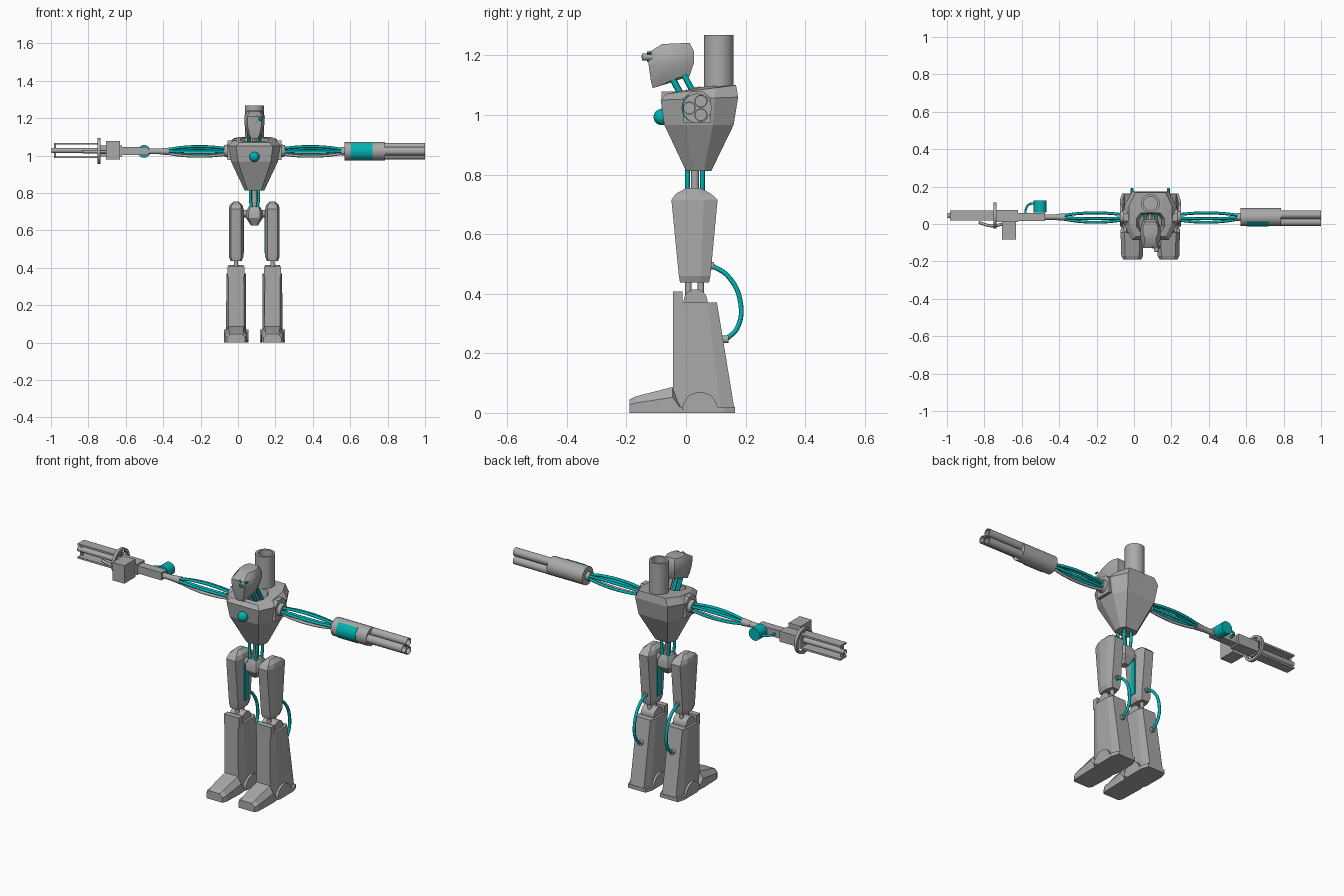
import bpy, bmesh, math
from mathutils import Vector

if "Cube" in bpy.data.objects:
    bpy.data.objects.remove(bpy.data.objects["Cube"])

CX = 0.088  # body centre line


def material(name, rgb):
    m = bpy.data.materials.new(name)
    m.diffuse_color = (*rgb, 1)
    m.use_nodes = True
    m.node_tree.nodes["Principled BSDF"].inputs["Base Color"].default_value = m.diffuse_color
    return m


GRAY = material("gray metal", (0.4, 0.4, 0.4))
TEAL = material("teal", (0.0, 0.45, 0.45))


def finish(name, bm, mat=GRAY, smooth=True):
    bmesh.ops.recalc_face_normals(bm, faces=bm.faces)
    me = bpy.data.meshes.new(name)
    bm.to_mesh(me)
    bm.free()
    ob = bpy.data.objects.new(name, me)
    bpy.context.collection.objects.link(ob)
    me.materials.append(mat)
    if smooth:
        bpy.ops.object.select_all(action='DESELECT')
        ob.select_set(True)
        bpy.context.view_layer.objects.active = ob
        bpy.ops.object.shade_smooth_by_angle(angle=math.radians(30))
    return ob


def loft(name, rings, mat=GRAY, smooth=False):
    """Skin a list of equal-length point rings and cap both ends."""
    bm = bmesh.new()
    vs = [[bm.verts.new(p) for p in r] for r in rings]
    n = len(vs[0])
    for a, b in zip(vs, vs[1:]):
        for i in range(n):
            bm.faces.new((a[i], a[(i + 1) % n], b[(i + 1) % n], b[i]))
    bm.faces.new(vs[0])
    bm.faces.new(vs[-1])
    return finish(name, bm, mat, smooth)


def octagon(x, hw, y0, y1, z0, z1=None, cut=0.3):
    """Chamfered rectangle around x; height runs from z0 (front) to z1 (back)."""
    z1 = z0 if z1 is None else z1
    cx, cy = hw * cut, (y1 - y0) * cut
    pts = [(-hw + cx, y0), (hw - cx, y0), (hw, y0 + cy), (hw, y1 - cy),
           (hw - cx, y1), (-hw + cx, y1), (-hw, y1 - cy), (-hw, y0 + cy)]
    return [(x + px, y, z0 + (z1 - z0) * (y - y0) / (y1 - y0)) for px, y in pts]


def box(name, lo, hi, mat=GRAY):
    return loft(name, [[(lo[0], lo[1], z), (hi[0], lo[1], z), (hi[0], hi[1], z), (lo[0], hi[1], z)]
                       for z in (lo[2], hi[2])], mat)


def rod(name, a, b, r, mat=GRAY, r2=None, n=24, bore=0, depth=0.05):
    """Round bar from a to b, optionally with a blind bore in the far end."""
    a, b = Vector(a), Vector(b)
    d = (b - a).normalized()
    u = d.orthogonal().normalized()
    v = d.cross(u)
    ring = lambda c, rad: [c + rad * (u * math.cos(t * math.tau / n) + v * math.sin(t * math.tau / n))
                           for t in range(n)]
    r2 = r if r2 is None else r2
    rings = [ring(a, r), ring(b, r2)]
    if bore:
        rings += [ring(b, bore), ring(b - d * depth, bore)]
    return loft(name, rings, mat, True)


def ball(name, c, r, mat=GRAY):
    bm = bmesh.new()
    bmesh.ops.create_uvsphere(bm, u_segments=20, v_segments=12, radius=r)
    bmesh.ops.translate(bm, verts=bm.verts, vec=c)
    return finish(name, bm, mat)


def cable(name, pts, r, mat=TEAL):
    cu = bpy.data.curves.new(name, 'CURVE')
    cu.dimensions = '3D'
    cu.bevel_depth, cu.bevel_resolution, cu.resolution_u = r, 2, 8
    cu.use_fill_caps = True
    s = cu.splines.new('BEZIER')
    s.bezier_points.add(len(pts) - 1)
    for p, co in zip(s.bezier_points, pts):
        p.co = co
        p.handle_left_type = p.handle_right_type = 'AUTO'
    ob = bpy.data.objects.new(name, cu)
    bpy.context.collection.objects.link(ob)
    cu.materials.append(mat)


# Torso: tapering shell with a sunken neck opening
loft("torso", [octagon(CX, 0.052, 0.0, 0.085, 0.812), octagon(CX, 0.125, -0.073, 0.16, 0.967),
               octagon(CX, 0.14, -0.085, 0.175, 1.05, 1.06),
               octagon(CX, 0.115, -0.068, 0.168, 1.07, 1.10),
               octagon(CX, 0.075, -0.045, 0.06, 1.075, 1.095),
               octagon(CX, 0.06, -0.035, 0.05, 1.0, 1.03)])
ball("chest_light", (CX, -0.082, 0.993), 0.027, TEAL)
rod("exhaust_stack", (CX, 0.11, 1.0), (CX, 0.11, 1.268), 0.05, bore=0.037, depth=0.06)

# Head: rounded skull narrowing to the chin, with an eye stalk
loft("head", [octagon(CX, 0.024, -0.112, -0.085, 1.090, 1.098),
              octagon(CX, 0.04, -0.118, 0.012, 1.115, 1.13),
              octagon(CX, 0.054, -0.125, 0.027, 1.165, 1.175),
              octagon(CX, 0.054, -0.128, 0.026, 1.208, 1.215),
              octagon(CX, 0.04, -0.08, 0.012, 1.238, 1.242)], smooth=True)
rod("eye", (0.12, -0.10, 1.195), (0.12, -0.148, 1.195), 0.012, bore=0.008, depth=0.01)
ball("eye_lens", (0.12, -0.142, 1.195), 0.008, TEAL)
for i, (dx, dz) in enumerate([(-0.02, 0.013), (0.02, 0.013), (-0.02, -0.013)]):
    rod("eye_sensor", (0.12 + dx, -0.115, 1.195 + dz), (0.12 + dx, -0.131, 1.195 + dz), 0.005, TEAL, n=8)
for dx in (-0.028, 0, 0.028):
    rod("neck_tube", (CX + dx, -0.05, 1.13), (CX + dx, 0.01, 1.02), 0.011, TEAL if dx else GRAY, n=12)
    rod("rear_neck_tube", (CX + dx, -0.01, 1.14), (CX + dx, 0.045, 1.04), 0.010, TEAL if dx else GRAY, n=12)

# Waist and pelvis
rod("waist_post", (CX, 0.03, 0.70), (CX, 0.03, 0.83), 0.014)
for dx in (-0.02, 0.02):
    for y in (0.005, 0.055):
        cable("waist_cable", [(CX + dx * 0.6, y, 0.70), (CX + dx * 1.1, y, 0.77), (CX + dx, y, 0.84)], 0.008)
loft("pelvis", [octagon(CX, 0.018, 0.01, 0.05, 0.625), octagon(CX, 0.044, -0.015, 0.075, 0.665),
                octagon(CX, 0.044, -0.015, 0.075, 0.70), octagon(CX, 0.03, 0.0, 0.06, 0.728)], smooth=True)
rod("hip_axle", (-0.02, 0.03, 0.69), (0.195, 0.03, 0.69), 0.02)

# Legs
for side, x in ((1, -0.01), (-1, 0.184)):  # side points towards the body centre
    loft("thigh", [octagon(x, 0.030, -0.02, 0.077, 0.437), octagon(x, 0.039, -0.024, 0.082, 0.46),
                   octagon(x, 0.039, -0.049, 0.106, 0.715), octagon(x, 0.034, -0.035, 0.085, 0.735),
                   octagon(x, 0.014, 0.0, 0.05, 0.754)])
    xs = sorted((x + side * 0.036, x + side * 0.043))
    box("thigh_inner_strip", (xs[0], 0.012, 0.48), (xs[1], 0.045, 0.69), TEAL)
    for y in (0.008, 0.05):
        rod("knee_rod", (x, y, 0.38), (x, y, 0.45), 0.011, n=16)
    rod("knee_hub", (x - 0.04, 0.032, 0.375), (x + 0.04, 0.032, 0.375), 0.04)
    loft("shin", [octagon(x, 0.054, -0.043, 0.163, 0.01, cut=0.22),
                  octagon(x, 0.052, -0.043, 0.104, 0.37, cut=0.22)])
    box("knee_guard", (x - 0.046, -0.043, 0.35), (x + 0.046, -0.012, 0.407))
    loft("heel_plate", [octagon(x, 0.066, -0.03, 0.164, 0.0, cut=0.2),
                        octagon(x, 0.066, -0.03, 0.164, 0.02, cut=0.2)])
    # ankle disc cut flat at the ground
    n = 14
    arc = [(0.047 + 0.06 * math.cos(math.pi * i / n), 0.01 + 0.06 * math.sin(math.pi * i / n))
           for i in range(n + 1)]
    loft("ankle_disc", [[(x + s * 0.066, y, z) for y, z in arc] for s in (-1, 1)], smooth=True)
    # toe cap with sloping top
    toe = lambda y, hw, z: [(x - hw, y, 0), (x + hw, y, 0), (x + hw, y, z * 0.6),
                            (x + hw * 0.65, y, z), (x - hw * 0.65, y, z), (x - hw, y, z * 0.6)]
    loft("toe", [toe(-0.19, 0.048, 0.045), toe(-0.17, 0.058, 0.055),
                 toe(-0.045, 0.062, 0.087), toe(-0.02, 0.06, 0.03)])
    # calf cable between two sockets
    rod("upper_socket", (x, 0.07, 0.494), (x, 0.094, 0.494), 0.013)
    rod("lower_socket", (x, 0.115, 0.247), (x, 0.142, 0.247), 0.013)
    cable("calf_cable", [(x, 0.088, 0.494), (x, 0.14, 0.46), (x, 0.183, 0.37),
                         (x, 0.172, 0.285), (x, 0.135, 0.247)], 0.008)

# Shoulders and bundled arm cables
for s, end in ((-1, -0.39), (1, 0.575)):
    loft("shoulder_plate", [[(CX + s * px, 0.037 + dy, 1.02 + dz) for dy, dz in
                             ((-.045, -.045), (.045, -.045), (.045, .035), (.02, .06), (-.02, .06), (-.045, .035))]
                            for px in (0.10, 0.145)])
    start = CX + s * 0.14
    rod("shoulder_socket", (start, 0.037, 1.025), (start + s * 0.024, 0.037, 1.025), 0.036, r2=0.03)
    for i in range(5):
        t = math.tau * i / 5 + 0.6
        p = lambda f, r: (start + (end - start) * f, 0.037 + r * math.cos(t), 1.022 + r * math.sin(t))
        cable("arm_cable", [p(0, 0.016), p(0.35, 0.027), p(0.7, 0.024), p(1, 0.009)], 0.0075,
              GRAY if i == 3 else TEAL)

# Three-barrel cannon arm
c = Vector((0, 0.037, 1.023))
rod("cannon_wrist", c + Vector((0.55, 0, 0)), c + Vector((0.58, 0, 0)), 0.022)
rod("cannon_housing", c + Vector((0.57, 0, 0)), c + Vector((0.785, 0, 0)), 0.049)
panel = []
for px in (0.605, 0.72):
    ring = [(a, r) for r, k in ((0.0515, 1), (0.046, -1)) for a in [k * j * 0.125 for j in range(-8, 9)]]
    panel.append([(px, 0.037 - r * math.cos(a), 1.023 + r * math.sin(a)) for a, r in ring])
loft("cannon_panel", panel, TEAL, True)
for dy, dz in ((0.013, 0.023), (-0.026, 0), (0.013, -0.023)):
    rod("cannon_barrel", c + Vector((0.77, dy, dz)), c + Vector((1.0, dy, dz)), 0.022, bore=0.018, depth=0.1)

# Rail gun arm
rod("gun_wrist", (-0.37, 0.037, 1.022), (-0.42, 0.037, 1.022), 0.02, r2=0.016)
rod("gun_grip", (-0.41, 0.037, 1.022), (-0.49, 0.037, 1.022), 0.015)
box("gun_stock", (-0.63, 0.015, 1.003), (-0.475, 0.06, 1.045))
box("gun_receiver", (-0.75, 0.012, 0.995), (-0.62, 0.075, 1.053))
box("ammo_box", (-0.705, -0.082, 0.98), (-0.632, 0.014, 1.078))
cable("ammo_feed", [(-0.70, 0.0, 1.02), (-0.76, -0.01, 1.02), (-0.83, 0.008, 1.02)], 0.008, GRAY)
bm = bmesh.new()  # ring guard: flat washer around the barrels
R = [[bm.verts.new((px, 0.046 + r * math.cos(k * math.tau / 32), 1.025 + r * math.sin(k * math.tau / 32)))
      for k in range(32)] for px, r in ((-0.752, 0.07), (-0.736, 0.07), (-0.736, 0.056), (-0.752, 0.056))]
for j in range(4):
    for k in range(32):
        a, b, m = R[j], R[(j + 1) % 4], (k + 1) % 32
        bm.faces.new((a[k], a[m], b[m], b[k]))
finish("ring_guard", bm)
box("guard_spoke", (-0.75, 0.041, 0.96), (-0.738, 0.051, 1.09))
for z in (0.986, 1.058):
    box("gun_rail", (-0.985, 0.018, z), (-0.74, 0.072, z + 0.01))
box("muzzle_bracket", (-0.985, 0.04, 0.99), (-0.973, 0.05, 1.06))
rod("gun_barrel", (-0.74, 0.045, 1.027), (-0.998, 0.045, 1.027), 0.014, bore=0.01)
rod("energy_canister", (-0.502, 0.062, 1.022), (-0.502, 0.125, 1.022), 0.034, TEAL)
cable("canister_hose", [(-0.53, 0.11, 1.022), (-0.56, 0.105, 1.022), (-0.578, 0.08, 1.022), (-0.58, 0.05, 1.022)], 0.006)
